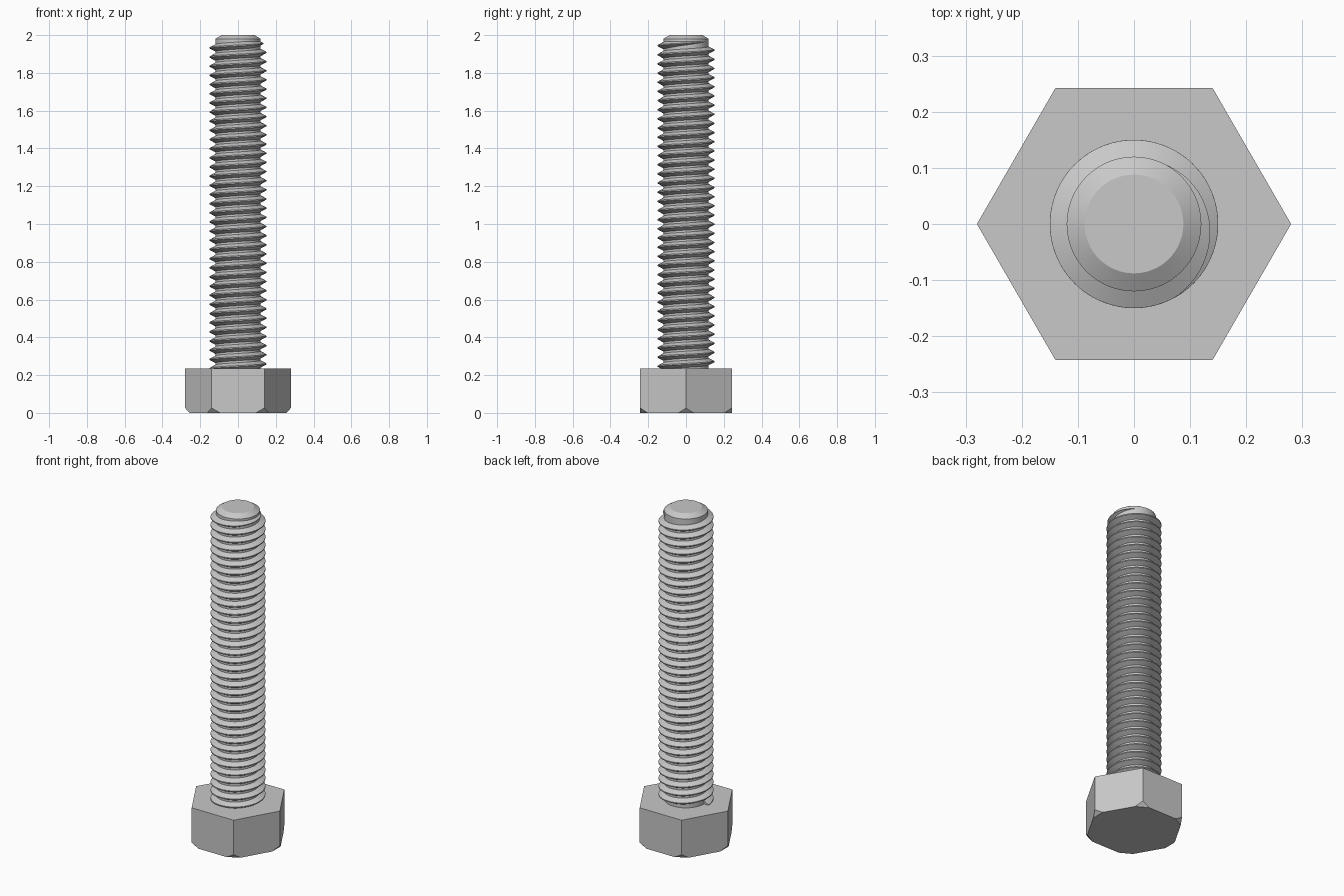
import bpy, bmesh
from math import pi, tau, cos, sin, radians
from mathutils import Vector

cube = bpy.data.objects.get("Cube")
if cube:
    bpy.data.objects.remove(cube, do_unlink=True)

GREY = (0.58, 0.58, 0.58, 1)
steel = bpy.data.materials.new("steel grey")
steel.use_nodes = True
steel.diffuse_color = GREY
steel.node_tree.nodes["Principled BSDF"].inputs["Base Color"].default_value = GREY

HEAD_R, HEAD_H, HEIGHT = 0.28, 0.235, 2.0
ROOT, CREST, PITCH = 0.12, 0.15, 0.0485
STEPS = 64  # segments per turn


def add_object(name, bm, smooth=True):
    bmesh.ops.recalc_face_normals(bm, faces=bm.faces)
    mesh = bpy.data.meshes.new(name)
    bm.to_mesh(mesh)
    bm.free()
    mesh.materials.append(steel)
    obj = bpy.data.objects.new(name, mesh)
    bpy.context.collection.objects.link(obj)
    if smooth:
        bpy.ops.object.select_all(action="DESELECT")
        obj.select_set(True)
        bpy.context.view_layer.objects.active = obj
        bpy.ops.object.shade_smooth_by_angle(angle=radians(30))
    return obj


def loft(bm, rings):
    """Skin closed rings of points and cap both ends."""
    loops = [[bm.verts.new(p) for p in ring] for ring in rings]
    for a, b in zip(loops, loops[1:]):
        for i in range(len(a)):
            j = (i + 1) % len(a)
            bm.faces.new((a[i], a[j], b[j], b[i]))
    bm.faces.new(loops[0])
    bm.faces.new(loops[-1])


def circle(r, z, n):
    return [(r * cos(tau * i / n), r * sin(tau * i / n), z) for i in range(n)]


# Hexagonal head with its bottom corners cut off
bm = bmesh.new()
loft(bm, [circle(HEAD_R, 0, 6), circle(HEAD_R, HEAD_H, 6)])
for i in range(6):
    out = Vector((cos(tau * i / 6), sin(tau * i / 6), 0))
    cut = bmesh.ops.bisect_plane(
        bm, geom=bm.verts[:] + bm.edges[:] + bm.faces[:],
        plane_co=out * 0.257, plane_no=out * 0.026 - Vector((0, 0, 0.023)),
        clear_outer=True)
    edges = [e for e in cut["geom_cut"] if isinstance(e, bmesh.types.BMEdge)]
    bmesh.ops.holes_fill(bm, edges=edges)
add_object("bolt_head", bm, smooth=False)

# Round shaft with a chamfered tip
bm = bmesh.new()
loft(bm, [circle(r, z, STEPS) for r, z in
          ((ROOT, HEAD_H - 0.02), (ROOT, HEIGHT - 0.02), (0.088, HEIGHT))])
add_object("shaft", bm)

# Right-handed helical thread that fades out at the top
bm = bmesh.new()
start, end, fade = -pi, 35 * tau + radians(60), radians(120)
count = int((end - start) / tau * STEPS)
rings = []
for k in range(count + 1):
    t = start + (end - start) * k / count
    z = HEAD_H + PITCH / 2 + PITCH * t / tau
    s = max(0.02, min(1, (end - t) / fade))
    tip = ROOT + (CREST - ROOT) * s
    base, flat = PITCH * 0.4 * s, PITCH / 16 * s
    profile = ((ROOT - 0.001, -base), (tip, -flat), (tip, flat), (ROOT - 0.001, base))
    rings.append([(r * cos(t), r * sin(t), z + dz) for r, dz in profile])
loft(bm, rings)
add_object("thread", bm)
